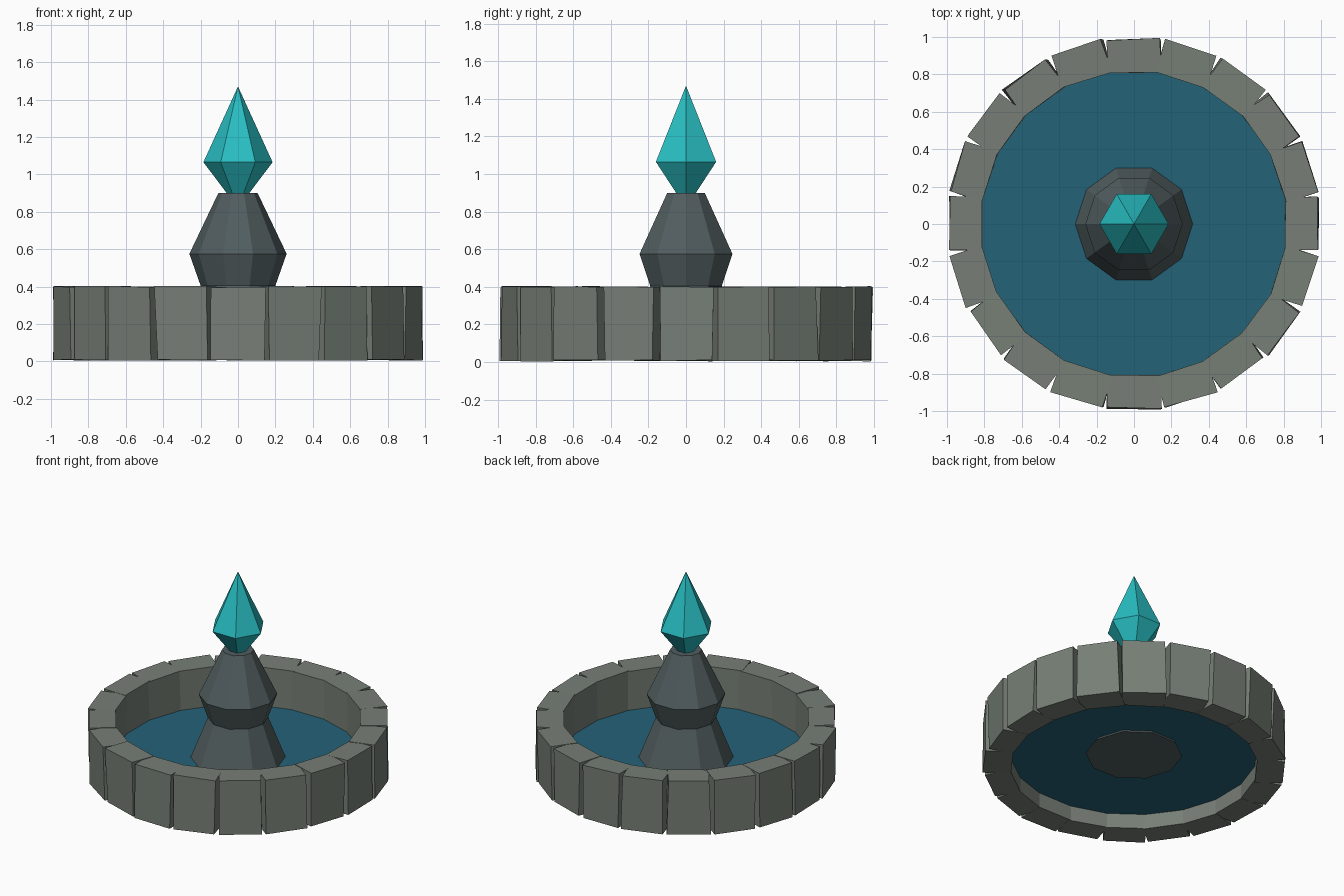
import bpy, bmesh, math, random
from mathutils import Matrix, Vector

if "Cube" in bpy.data.objects:
    bpy.data.objects.remove(bpy.data.objects["Cube"])

random.seed(7)


def material(name, srgb):
    m = bpy.data.materials.new(name)
    lin = [((c / 255 + 0.055) / 1.055) ** 2.4 for c in srgb]
    m.diffuse_color = (*lin, 1)
    m.use_nodes = True
    m.node_tree.nodes["Principled BSDF"].inputs["Base Color"].default_value = m.diffuse_color
    return m


def add_object(name, bm, mat):
    bmesh.ops.recalc_face_normals(bm, faces=bm.faces)
    mesh = bpy.data.meshes.new(name)
    bm.to_mesh(mesh)
    bm.free()
    mesh.materials.append(mat)
    obj = bpy.data.objects.new(name, mesh)
    bpy.context.collection.objects.link(obj)
    return obj


def turned(name, profile, sides, mat):
    """Faceted solid from (radius, height) pairs; radius 0 makes a point."""
    bm = bmesh.new()
    rings = []
    for r, z in profile:
        count = sides if r > 0 else 1
        rings.append([bm.verts.new((r * math.cos(math.tau * i / sides),
                                    r * math.sin(math.tau * i / sides), z))
                      for i in range(count)])
    for a, b in zip(rings, rings[1:]):
        for i in range(sides):
            j = (i + 1) % sides
            corners = [a[i % len(a)], a[j % len(a)], b[j % len(b)], b[i % len(b)]]
            bm.faces.new(list(dict.fromkeys(corners)))
    for ring in (rings[0], rings[-1]):
        if len(ring) > 1:
            bm.faces.new(ring)
    return add_object(name, bm, mat)


stone = material("weathered stone", (119, 127, 118))
slate = material("dark slate", (81, 93, 95))
teal = material("teal crystal", (40, 190, 194))
blue = material("deep water", (36, 98, 119))

# Basin wall: twenty rough blocks that overlap on the inside, gape outside
STONES = 20
for k in range(STONES):
    bm = bmesh.new()
    bmesh.ops.create_cube(bm, size=1)
    for v in bm.verts:
        outer = v.co.x > 0
        v.co = Vector((0.899 + v.co.x * 0.178, v.co.y * 0.282, 0.204 + v.co.z * 0.392))
        wobble = 0.009 if outer else 0.003
        v.co += Vector((random.uniform(-wobble, wobble),
                        random.uniform(-wobble, wobble),
                        random.uniform(-0.004, 0.004)))
    bmesh.ops.transform(bm, matrix=Matrix.Rotation(math.tau * k / STONES, 4, 'Z'),
                        verts=bm.verts)
    add_object(f"basin_stone_{k + 1}", bm, stone)

# Water surface, tucked slightly into the wall
bm = bmesh.new()
bmesh.ops.create_circle(bm, cap_ends=True, segments=40, radius=0.84)
bmesh.ops.translate(bm, vec=(0, 0, 0.115), verts=bm.verts)
water = add_object("water", bm, blue)
if water.data.polygons[0].normal.z < 0:
    water.data.flip_normals()

# Ten-sided pedestal and six-sided crystal
turned("pedestal", [(0.32, 0.10), (0.2, 0.405), (0.26, 0.575), (0.105, 0.90)], 10, slate)
turned("crystal", [(0, 0.82), (0.185, 1.065), (0, 1.47)], 6, teal)
